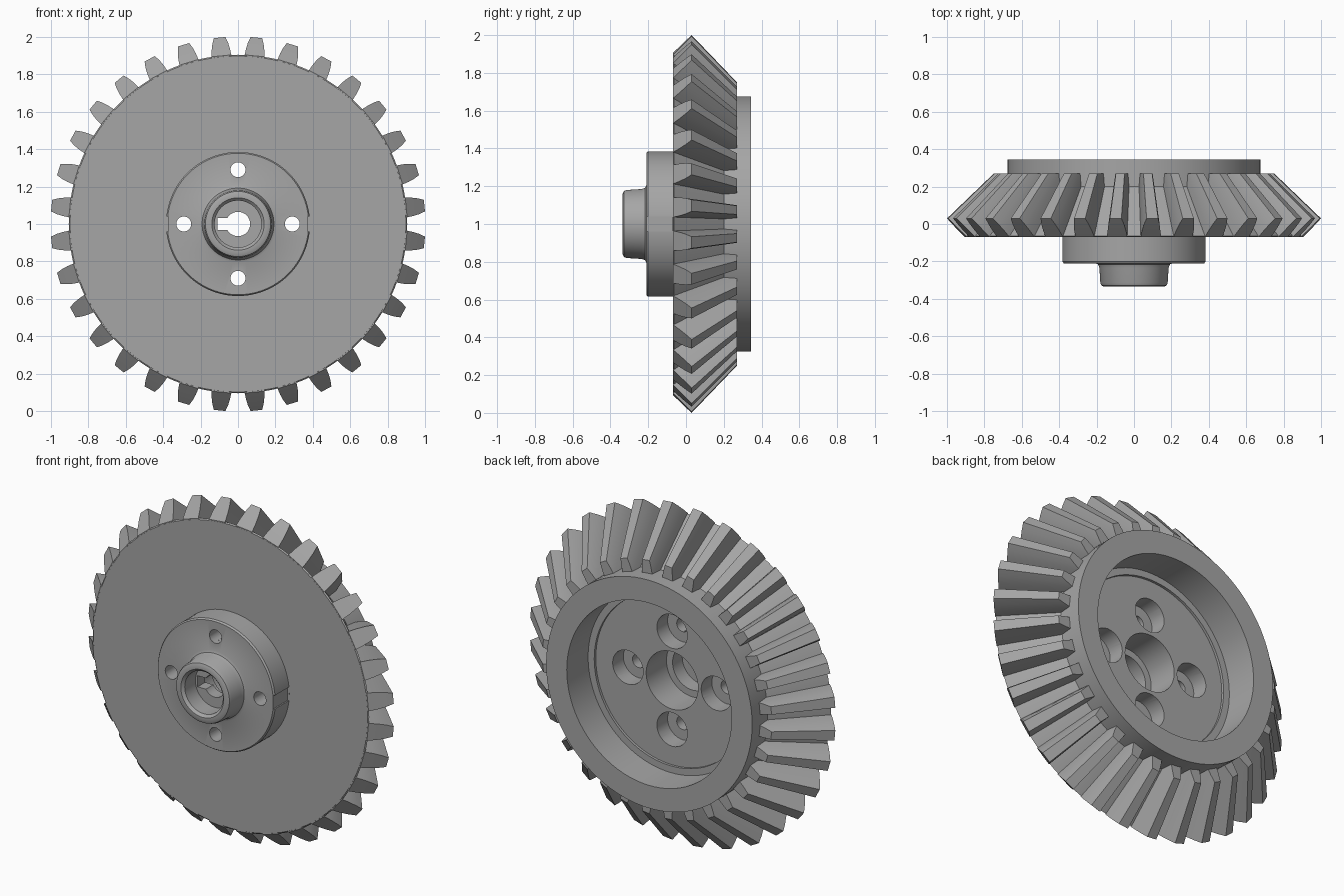
import bpy, bmesh, math
from mathutils import Matrix, Vector

cube = bpy.data.objects.get("Cube")
if cube:
    bpy.data.objects.remove(cube, do_unlink=True)

steel = bpy.data.materials.new("grey_steel")
steel.use_nodes = True
GREY = (0.38, 0.38, 0.38, 1)
steel.diffuse_color = GREY
steel.node_tree.nodes["Principled BSDF"].inputs["Base Color"].default_value = GREY

TEETH = 32
APEX = 0.99          # y of the cone apex shared by all tooth lines
CENTRE = Vector((0, 0, 1))


def make_object(name, bm):
    bmesh.ops.recalc_face_normals(bm, faces=bm.faces)
    mesh = bpy.data.meshes.new(name)
    bm.to_mesh(mesh)
    bm.free()
    mesh.materials.append(steel)
    obj = bpy.data.objects.new(name, mesh)
    bpy.context.collection.objects.link(obj)
    return obj


def polar(r, y, angle):
    return CENTRE + Vector((r * math.sin(angle), y, r * math.cos(angle)))


def lathe(name, profile, steps):
    """Revolve a closed (radius, y) profile around the gear axis."""
    bm = bmesh.new()
    rings = [[bm.verts.new(polar(r, y, math.tau * i / steps)) for r, y in profile]
             for i in range(steps)]
    n = len(profile)
    for i in range(steps):
        a, b = rings[i], rings[(i + 1) % steps]
        for j in range(n):
            k = (j + 1) % n
            bm.faces.new((a[j], a[k], b[k], b[j]))
    return make_object(name, bm)


def activate(obj):
    bpy.ops.object.select_all(action='DESELECT')
    obj.select_set(True)
    bpy.context.view_layer.objects.active = obj


def cut(target, bm):
    cutter = make_object("cutter", bm)
    cutter.hide_render = True
    mod = target.modifiers.new("cut", 'BOOLEAN')
    mod.operation = 'DIFFERENCE'
    mod.solver = 'EXACT'
    mod.object = cutter
    activate(target)
    bpy.ops.object.modifier_apply(modifier=mod.name)
    bpy.data.objects.remove(cutter, do_unlink=True)


def add_drill(bm, x, z, r, y0, y1):
    mat = Matrix.Translation((x, (y0 + y1) / 2, 1 + z)) @ Matrix.Rotation(math.pi / 2, 4, 'X')
    bmesh.ops.create_cone(bm, cap_ends=True, segments=32, radius1=r, radius2=r,
                          depth=y1 - y0, matrix=mat)


def add_box(bm, centre, size):
    mat = Matrix.Translation(CENTRE + Vector(centre)) @ Matrix.Diagonal((*size, 1))
    bmesh.ops.create_cube(bm, size=1, matrix=mat)


# Gear body: rear ring, root cone, front disc, hub, boss, stepped bore, recess
body = lathe("gear_body", [
    (.54, .345), (.675, .345), (.675, .20), (.905, -.064), (.898, -.07),
    (.385, -.07), (.385, -.2), (.378, -.21),
    (.205, -.21), (.192, -.216), (.185, -.235), (.18, -.315), (.174, -.329), (.16, -.335),
    (.14, -.335), (.125, -.32), (.125, -.22), (.065, -.22), (.065, -.15),
    (.13, -.15), (.13, -.06), (.17, -.06), (.17, .13),
    (.50, .13), (.50, .145), (.54, .145)], 96)

# Four bolt holes, then their wider rear counterbores
for radius, y0, y1 in ((.04, -.3, .2), (.1, .03, .2)):
    drills = bmesh.new()
    for i in range(4):
        a = i * math.pi / 2
        add_drill(drills, .29 * math.cos(a), .29 * math.sin(a), radius, y0, y1)
    cut(body, drills)

# Keyway in the bore and shallow grooves on both hub sides
slots = bmesh.new()
add_box(slots, (-.055, -.185, 0), (.11, .1, .066))
for side in (-1, 1):
    add_box(slots, (side * .395, -.145, 0), (.04, .149, .08))
cut(body, slots)

# Teeth: a curved section on the back cone, tapered towards the apex
SECTION = [(.87, -.068, .053), (.905, -.07, .053), (.94, -.035, .049),
           (.972, -.002, .042), (1.002, .03, .031)]
REAR = .27
outline = [(r, y, -w / r) for r, y, w in SECTION]
outline += [(r, y, w / r) for r, y, w in reversed(SECTION)]
bm = bmesh.new()
for t in range(TEETH):
    mid = math.tau * (t + .5) / TEETH
    front = [bm.verts.new(polar(r, y, mid + a)) for r, y, a in outline]
    rear = [bm.verts.new(polar(r * (APEX - REAR) / (APEX - y), REAR, mid + a))
            for r, y, a in outline]
    n = len(outline)
    for j in range(n):
        k = (j + 1) % n
        bm.faces.new((front[j], front[k], rear[k], rear[j]))
    for ring in (front, rear):          # end caps, strip by strip
        for j in range(n // 2 - 1):
            bm.faces.new((ring[j], ring[j + 1], ring[n - 2 - j], ring[n - 1 - j]))
teeth = make_object("gear_teeth", bm)

for obj in (body, teeth):
    activate(obj)
    bpy.ops.object.shade_smooth_by_angle(angle=math.radians(28))
